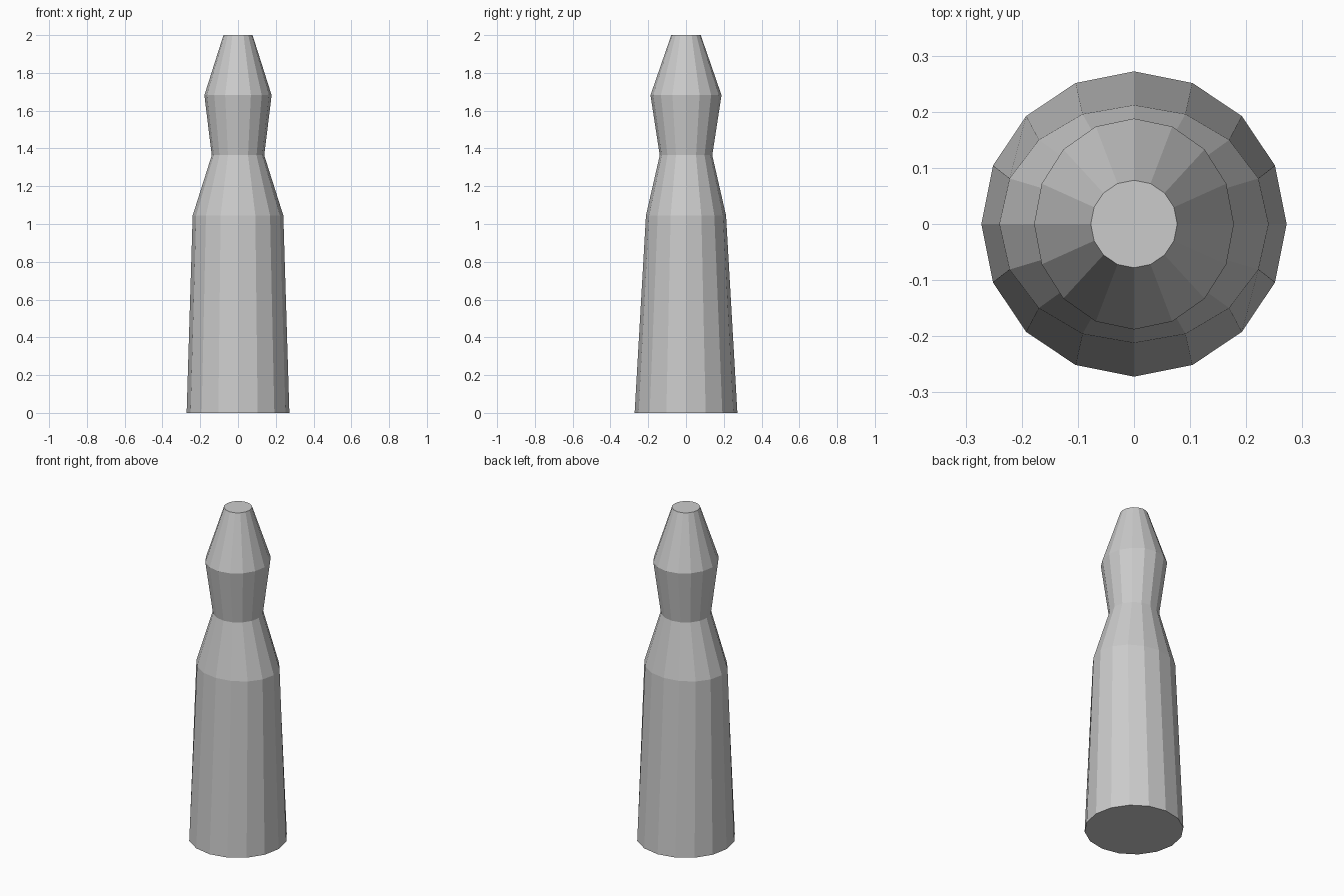
import bpy, bmesh, math

if "Cube" in bpy.data.objects:
    bpy.data.objects.remove(bpy.data.objects["Cube"])

SIDES = 16
# Body rings from base to tip: height, x radius, y radius
RINGS = [
    (0.00, 0.272, 0.272),
    (1.045, 0.240, 0.212),
    (1.364, 0.139, 0.139),
    (1.682, 0.178, 0.188),
    (2.00, 0.077, 0.078),
]


def add_loft(name, rings, sides):
    bm = bmesh.new()
    loops = []
    for z, rx, ry in rings:
        angles = [math.tau * i / sides for i in range(sides)]
        loops.append([bm.verts.new((rx * math.cos(a), ry * math.sin(a), z)) for a in angles])
    # Side walls
    for low, high in zip(loops, loops[1:]):
        for i in range(sides):
            j = (i + 1) % sides
            bm.faces.new((low[i], low[j], high[j], high[i]))
    # Flat base and tip
    bm.faces.new(loops[0][::-1])
    bm.faces.new(loops[-1])
    mesh = bpy.data.meshes.new(name)
    bm.to_mesh(mesh)
    bm.free()
    obj = bpy.data.objects.new(name, mesh)
    bpy.context.collection.objects.link(obj)
    return obj


# Tapered, waisted body with flat facets
add_loft("tapered_body", RINGS, SIDES)
